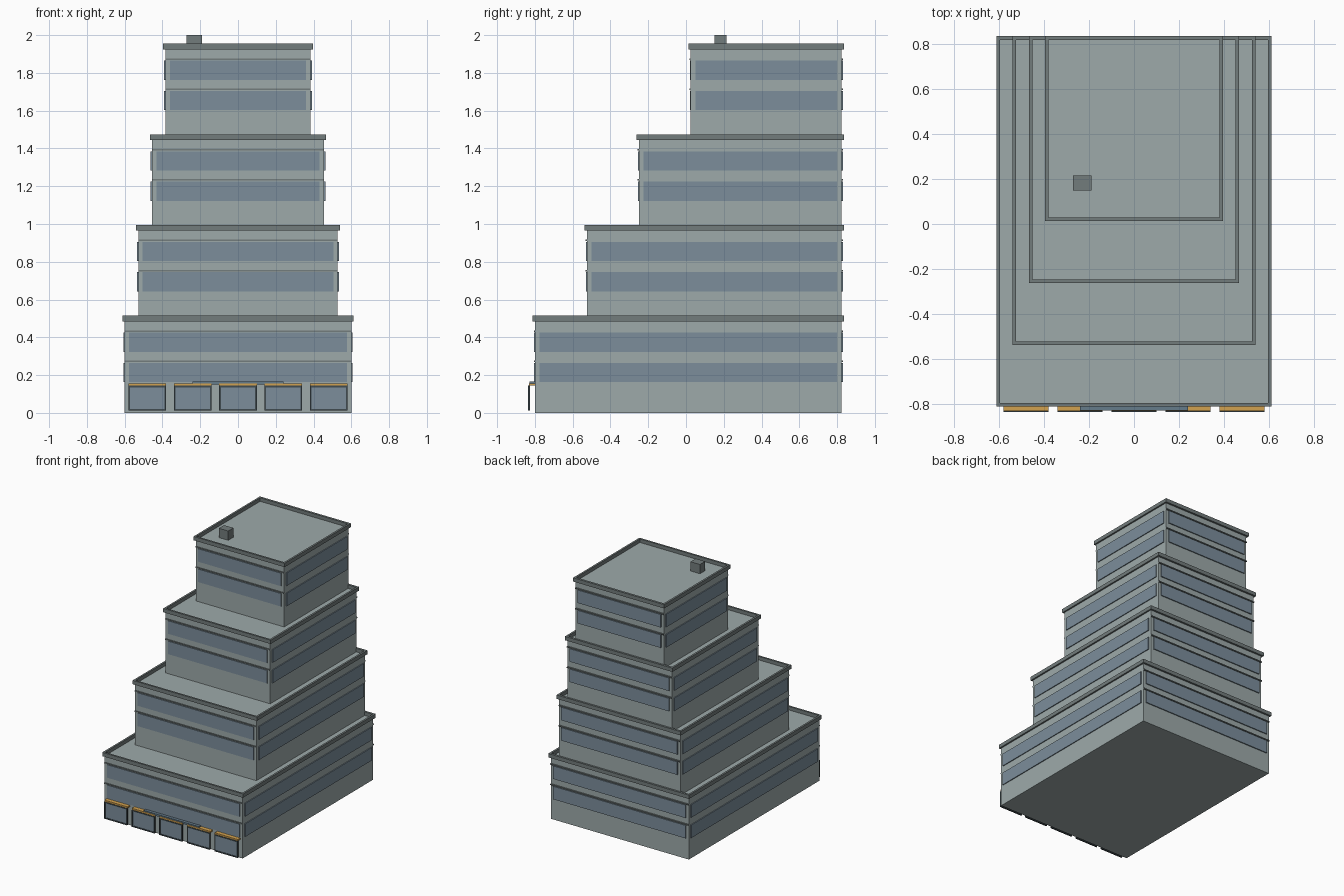
import bpy

if "Cube" in bpy.data.objects:
    bpy.data.objects.remove(bpy.data.objects["Cube"])


def material(name, r, g, b):
    m = bpy.data.materials.new(name)
    m.diffuse_color = (r, g, b, 1)
    m.use_nodes = True
    m.node_tree.nodes["Principled BSDF"].inputs["Base Color"].default_value = m.diffuse_color
    return m


WALL = material("wall_grey", 0.34, 0.40, 0.40)
TRIM = material("trim_grey", 0.17, 0.20, 0.20)
GLASS = material("glass_blue", 0.20, 0.27, 0.33)
DARK = material("frame_dark", 0.05, 0.07, 0.08)
AMBER = material("awning_amber", 0.65, 0.36, 0.08)
BLUE = material("canopy_blue", 0.13, 0.20, 0.26)


def box(name, x0, x1, y0, y1, z0, z1, mat):
    corners = [(x, y, z) for x in (x0, x1) for y in (y0, y1) for z in (z0, z1)]
    faces = [(0, 1, 3, 2), (4, 6, 7, 5), (0, 4, 5, 1),
             (2, 3, 7, 6), (0, 2, 6, 4), (1, 5, 7, 3)]
    me = bpy.data.meshes.new(name)
    me.from_pydata(corners, [], faces)
    me.materials.append(mat)
    ob = bpy.data.objects.new(name, me)
    bpy.context.collection.objects.link(ob)
    return ob


BACK = 0.822
STEP = 0.48
OVER, INNER = 0.012, 0.003

# Four stepped tiers sharing the same back wall
for i, (hw, front) in enumerate([(0.60, -0.80), (0.528, -0.525),
                                 (0.455, -0.25), (0.384, 0.025)]):
    base = i * STEP
    roof = base + 0.487
    n = f"tier_{i + 1}"
    box(n + "_body", -hw, hw, front, BACK, base + (0.007 if i else 0), roof, WALL)

    # Parapet rim
    z0, z1 = roof - 0.002, roof + 0.028
    box(n + "_parapet_front", -hw - OVER, hw + OVER, front - OVER, front + INNER, z0, z1, TRIM)
    box(n + "_parapet_back", -hw - OVER, hw + OVER, BACK - INNER, BACK + OVER + 0.003, z0, z1, TRIM)
    for s, side in ((-1, "left"), (1, "right")):
        xs = sorted((s * (hw - INNER), s * (hw + OVER)))
        box(f"{n}_parapet_{side}", *xs, front + INNER, BACK - INNER, z0, z1, TRIM)

    # Ribbon windows on all sides, with ledges on front and back
    ww = hw - 0.023
    for f in range(2):
        w0 = base + 0.163 + 0.16 * f
        w1 = w0 + 0.102
        m = f"{n}_floor_{f + 1}"
        box(m + "_window_front", -ww, ww, front - 0.005, front + 0.002, w0, w1, GLASS)
        box(m + "_window_back", -ww, ww, BACK - 0.002, BACK + 0.008, w0, w1, GLASS)
        for s, side in ((-1, "left"), (1, "right")):
            xs = sorted((s * (hw - 0.002), s * (hw + 0.007)))
            box(f"{m}_window_{side}", *xs, front + 0.025, BACK - 0.022, w0, w1, GLASS)
        box(m + "_ledge_front", -hw, hw, front - 0.006, front + 0.002, w1 + 0.004, w1 + 0.012, TRIM)
        box(m + "_ledge_back", -hw, hw, BACK - 0.002, BACK + 0.010, w1 + 0.004, w1 + 0.012, TRIM)

# Rooftop unit
box("rooftop_unit", -0.272, -0.19, 0.15, 0.215, 1.92, 2.0, TRIM)

# Shopfront bays: glass, frame bars and awning
for k in range(5):
    c = (k - 2) * 0.24
    a, b = c - 0.1, c + 0.1
    n = f"shop_{k + 1}"
    box(n + "_glass", a + 0.005, b - 0.005, -0.832, -0.827, 0.018, 0.14, GLASS)
    for name, x0, x1, z0, z1 in (("left", a, a + 0.009, 0.012, 0.144),
                                 ("right", b - 0.009, b, 0.012, 0.144),
                                 ("bottom", a + 0.009, b - 0.009, 0.012, 0.021),
                                 ("top", a + 0.009, b - 0.009, 0.135, 0.144)):
        box(f"{n}_frame_{name}", x0, x1, -0.836, -0.825, z0, z1, DARK)
    box(n + "_awning", a, b, -0.832, -0.798, 0.144, 0.156, AMBER)

# Entrance canopy
box("entrance_canopy", -0.24, 0.24, -0.829, -0.798, 0.150, 0.165, BLUE)
